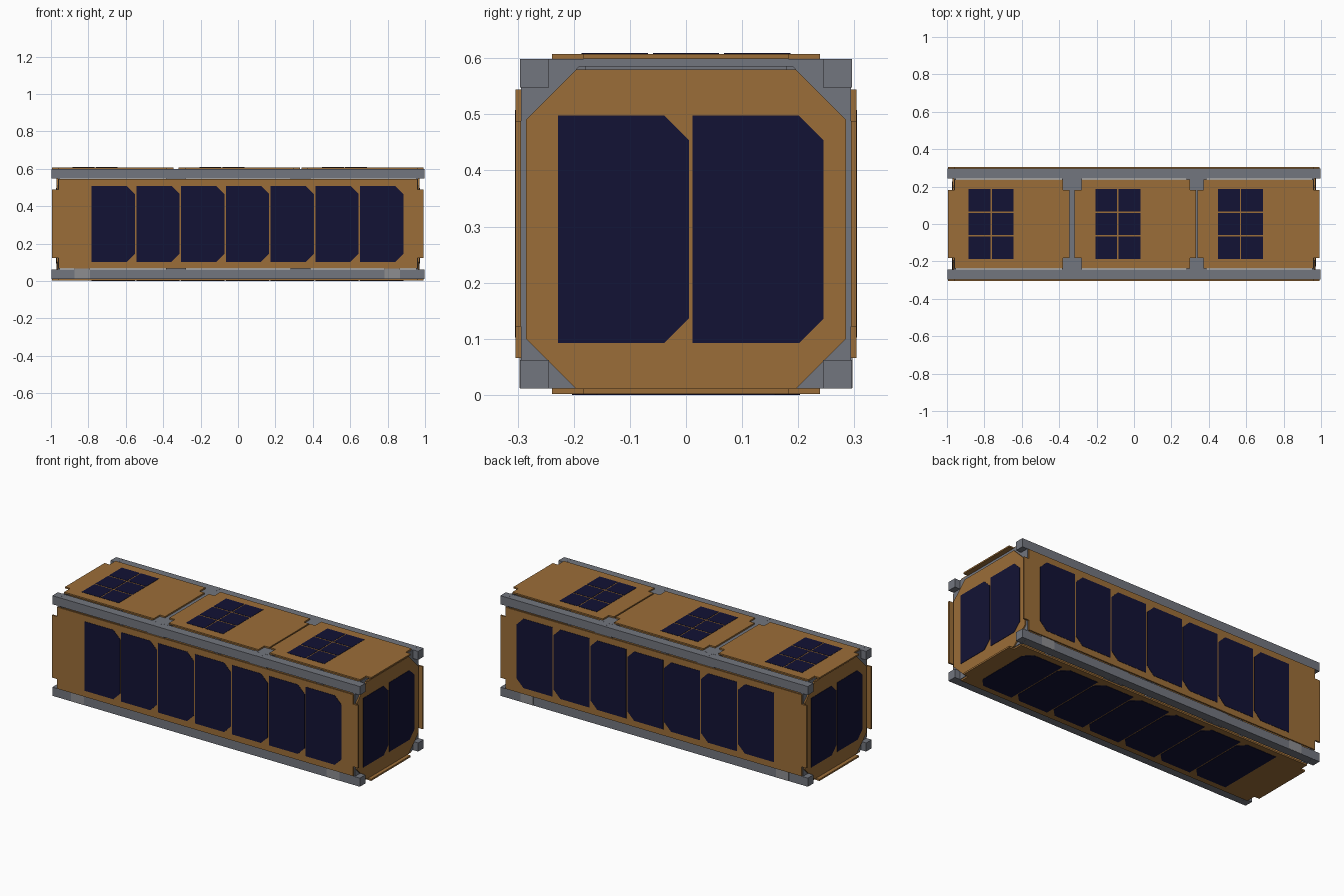
import bpy, bmesh, math
from mathutils import Matrix, Vector

if "Cube" in bpy.data.objects:
    bpy.data.objects.remove(bpy.data.objects["Cube"])

CZ = 0.305  # height of the long axis


def material(name, rgb):
    m = bpy.data.materials.new(name)
    m.diffuse_color = (*rgb, 1)
    m.use_nodes = True
    m.node_tree.nodes["Principled BSDF"].inputs["Base Color"].default_value = m.diffuse_color
    return m


GOLD = material("gold_board", (0.33, 0.155, 0.04))
NAVY = material("solar_navy", (0.006, 0.006, 0.035))
METAL = material("rail_metal", (0.17, 0.18, 0.21))
PALE = material("pale_metal", (0.27, 0.27, 0.28))


def prism(name, pts, w0, w1, frame, mat):
    """Extrude a flat outline from depth w0 to w1 in a local (u, v, w) frame."""
    bm = bmesh.new()
    face = bm.faces.new([bm.verts.new((u, v, w0)) for u, v in pts])
    ext = bmesh.ops.extrude_face_region(bm, geom=[face])
    top = [g for g in ext["geom"] if isinstance(g, bmesh.types.BMVert)]
    bmesh.ops.translate(bm, verts=top, vec=(0, 0, w1 - w0))
    bm.transform(frame)
    bmesh.ops.recalc_face_normals(bm, faces=bm.faces)
    me = bpy.data.meshes.new(name)
    bm.to_mesh(me)
    bm.free()
    me.materials.append(mat)
    ob = bpy.data.objects.new(name, me)
    bpy.context.collection.objects.link(ob)
    return ob


def rect(u0, u1, v0, v1):
    return [(u0, v0), (u1, v0), (u1, v1), (u0, v1)]


def axes(u, v, w):
    m = Matrix((u, v, w)).transposed().to_4x4()
    return Matrix.Translation((0, 0, CZ)) @ m


# Local frames: u runs along the face, w points outward
LONG = {
    "front": axes((1, 0, 0), (0, 0, 1), (0, -1, 0)),
    "back": axes((1, 0, 0), (0, 0, -1), (0, 1, 0)),
    "top": axes((1, 0, 0), (0, 1, 0), (0, 0, 1)),
    "bottom": axes((1, 0, 0), (0, -1, 0), (0, 0, -1)),
}
ENDS = {
    "right": axes((0, 1, 0), (0, 0, 1), (1, 0, 0)),
    "left": axes((0, -1, 0), (0, 0, 1), (-1, 0, 0)),
}


def board(x0, x1, cut0, cut1):
    """Panel outline whose corners are notched at both ends."""
    half = [(x0, 0.183), (x0 + cut0, 0.183), (x0 + cut0, 0.239),
            (x1 - cut1, 0.239), (x1 - cut1, 0.183), (x1, 0.183)]
    return half + [(u, -v) for u, v in reversed(half)]


def cell(u0, width, v0, v1, c=0.044):
    """Solar cell with two clipped corners on its +u side."""
    u1 = u0 + width
    return [(u0, v0), (u1 - c, v0), (u1, v0 + c), (u1, v1 - c), (u1 - c, v1), (u0, v1)]


# Corner rails with square feet
for sy in (-1, 1):
    for sz in (-1, 1):
        side = "right" if sy > 0 else "left"
        v = sorted((sz * 0.243, sz * 0.2935))
        level = "upper" if sz > 0 else "lower"
        prism(f"{level}_rail_{'back' if sy > 0 else 'front'}",
              rect(*sorted((sy * 0.2445, sy * 0.2955)), *v), -0.997, 0.997,
              ENDS["right"], METAL)

# Structural rings: two end frames and two cross frames
for label, x, half, inner in (("end_frame_left", -0.957, 0.006, 0.28),
                              ("end_frame_right", 0.957, 0.006, 0.28),
                              ("cross_frame_left", -0.331, 0.015, 0.27),
                              ("cross_frame_right", 0.335, 0.015, 0.27)):
    d = inner - 0.045
    o = 0.294
    quarter = [(-o, o), (o, o), (d, d), (inner - 0.09, inner),
               (0.09 - inner, inner), (-d, d)]
    for k in range(4):
        turn = Matrix.Rotation(k * math.pi / 2, 4, 'Z')
        prism(f"{label}_{k + 1}", quarter, x - half, x + half, ENDS["right"] @ turn, METAL)

# Gussets where the cross frames meet the rails
for side, frame in LONG.items():
    for x in (-0.331, 0.335):
        for v0, v1 in ((0.178, 0.25), (-0.25, -0.178)):
            prism(f"{side}_gusset", rect(x - 0.053, x + 0.053, v0, v1),
                  0.275, 0.294, frame, METAL)

# Long panels with seven clipped cells each
for side in ("front", "back", "bottom"):
    prism(f"{side}_panel", board(-0.994, 0.992, 0.033, 0.033), 0.294, 0.3035, LONG[side], GOLD)
    for i in range(7):
        prism(f"{side}_cell_{i + 1}", cell(-0.783 + i * 0.2393, 0.232, -0.203, 0.203),
              0.3035, 0.305, LONG[side], NAVY)

# Top panel in three sections, each with a two by three block of cells
for n, (x0, x1, c0, c1, cx) in enumerate(((-0.994, -0.345, 0.033, 0.034, -0.884),
                                         (-0.317, 0.331, 0.036, 0.032, -0.207),
                                         (0.339, 0.992, 0.033, 0.033, 0.449))):
    prism(f"top_panel_{n + 1}", board(x0, x1, c0, c1), 0.294, 0.3025, LONG["top"], GOLD)
    for i in range(2):
        for j in (-1, 0, 1):
            u, v = cx + i * 0.124, j * 0.127
            prism(f"top_cell_{n + 1}", rect(u, u + 0.117, v - 0.059, v + 0.059),
                  0.3025, 0.304, LONG["top"], NAVY)

# Octagonal end panels with two cells each
a, b = 0.285, 0.195
octagon = [(a, -b), (a, b), (b, a), (-b, a), (-a, b), (-a, -b), (-b, -a), (b, -a)]
for side, frame in ENDS.items():
    prism(f"{side}_end_panel", [(u, v - 0.01) for u, v in octagon], 0.963, 0.971, frame, GOLD)
    for i in range(2):
        prism(f"{side}_end_cell_{i + 1}", cell(-0.228 + i * 0.24, 0.233, -0.213, 0.193),
              0.971, 0.973, frame, NAVY)

# Pale contact plates on the lower rails
for side, s in (("front", 1), ("back", -1)):
    for x0 in (-0.874, 0.783):
        prism(f"{side}_contact_plate", rect(x0, x0 + 0.083, *sorted((-s * 0.293, -s * 0.239))),
              0.294, 0.297, LONG[side], PALE)
